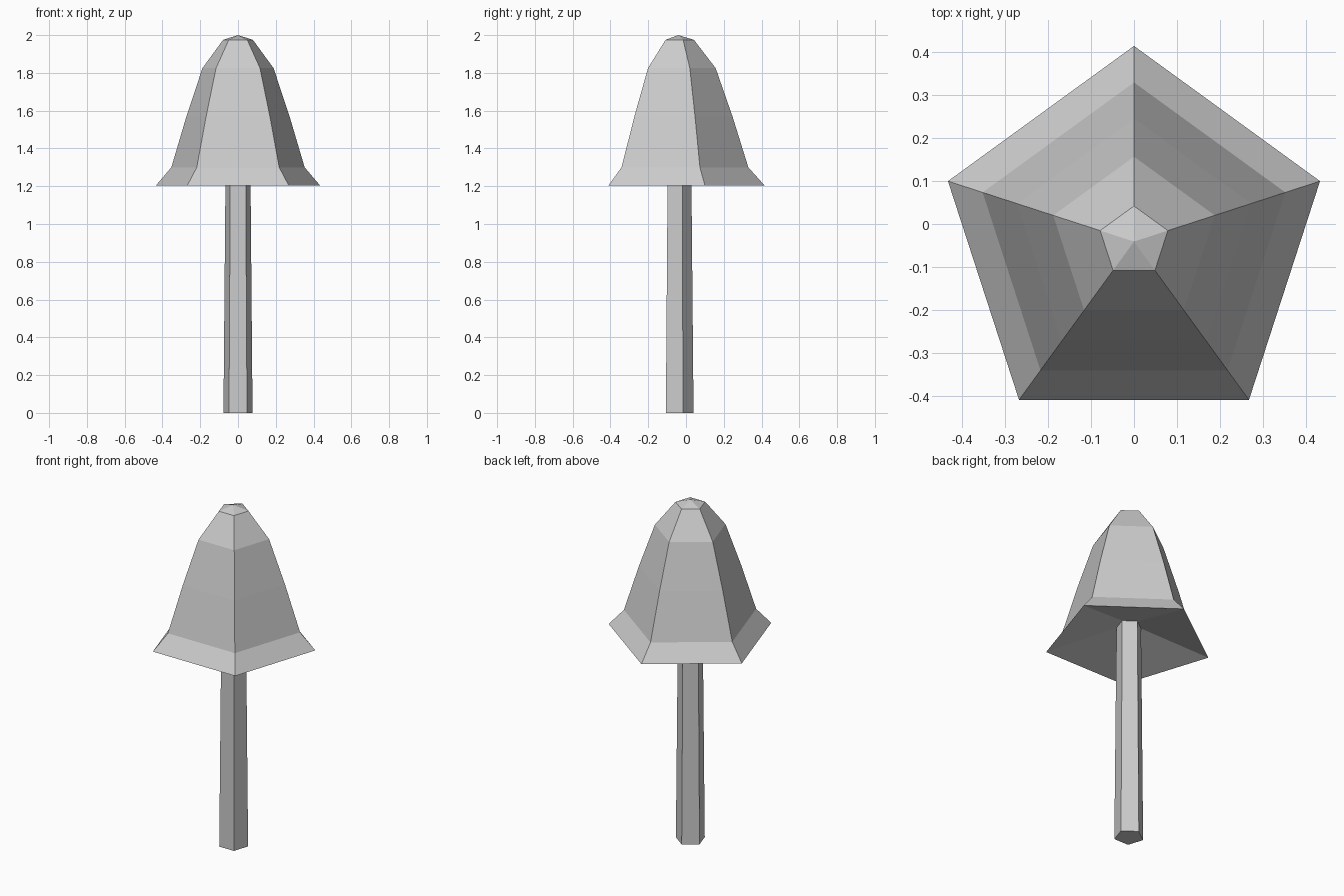
import bpy, bmesh
from math import sin, cos, pi

if "Cube" in bpy.data.objects:
    bpy.data.objects.remove(bpy.data.objects["Cube"])

SIDES = 5
CY = -0.041  # pentagon axis, so that the bounding box is centred on y = 0


def lathe(name, profile):
    """Five-sided solid from (radius, z) pairs; radius 0 closes to a point."""
    bm = bmesh.new()
    rings = []
    for r, z in profile:
        if r == 0:
            rings.append([bm.verts.new((0, CY, z))] * SIDES)
        else:
            rings.append([bm.verts.new((r * sin(2 * pi * i / SIDES),
                                        CY + r * cos(2 * pi * i / SIDES), z))
                          for i in range(SIDES)])
    for a, b in zip(rings, rings[1:]):
        for i in range(SIDES):
            j = (i + 1) % SIDES
            bm.faces.new(list(dict.fromkeys((a[i], a[j], b[j], b[i]))))
    bmesh.ops.recalc_face_normals(bm, faces=bm.faces)
    mesh = bpy.data.meshes.new(name)
    bm.to_mesh(mesh)
    bm.free()
    obj = bpy.data.objects.new(name, mesh)
    bpy.context.collection.objects.link(obj)
    return obj


# Stem: slightly tapered, runs up into the hollow of the cap
lathe("stem", [(0, 0), (0.081, 0), (0.069, 1.31), (0, 1.31)])

# Cap: shallow hollow underside, flared rim, bell sides, low peak
lathe("cap", [(0, 1.318), (0.456, 1.205), (0.371, 1.30), (0.287, 1.57),
              (0.198, 1.825), (0.083, 1.975), (0, 2.0)])
